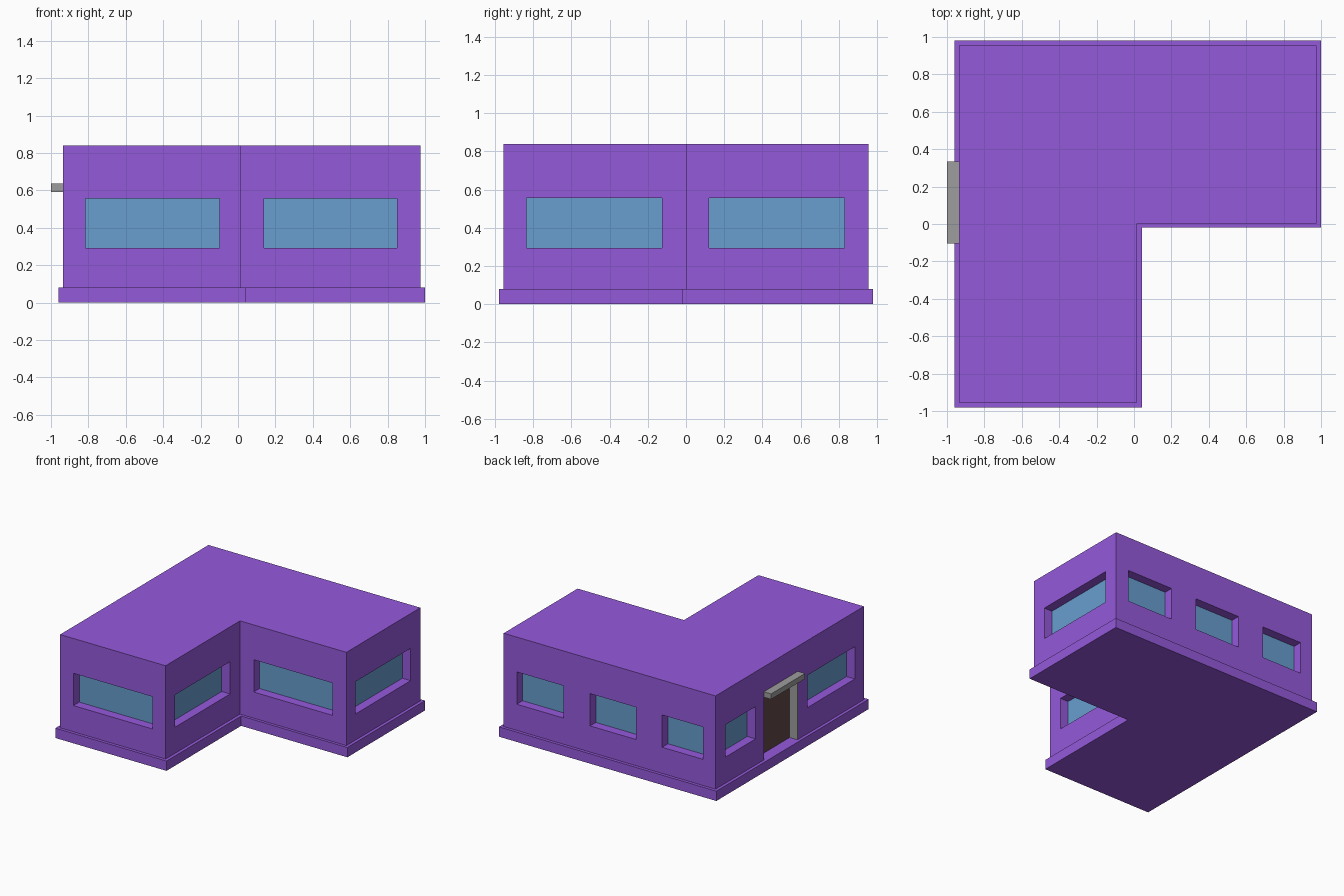
import bpy, bmesh

if "Cube" in bpy.data.objects:
    bpy.data.objects.remove(bpy.data.objects["Cube"])


def material(name, rgb):
    m = bpy.data.materials.new(name)
    m.diffuse_color = (*rgb, 1)
    m.use_nodes = True
    m.node_tree.nodes["Principled BSDF"].inputs["Base Color"].default_value = m.diffuse_color
    return m


PURPLE = material("purple", (0.30, 0.10, 0.71))
GLASS = material("glass_blue", (0.14, 0.34, 0.62))
BROWN = material("dark_brown", (0.12, 0.065, 0.065))
GREY = material("grey", (0.34, 0.34, 0.34))


def finish(name, bm, mat=None):
    bmesh.ops.recalc_face_normals(bm, faces=bm.faces)
    me = bpy.data.meshes.new(name)
    bm.to_mesh(me)
    bm.free()
    ob = bpy.data.objects.new(name, me)
    bpy.context.collection.objects.link(ob)
    if mat:
        me.materials.append(mat)
    return ob


def add_box(bm, x, y, z):
    verts = bmesh.ops.create_cube(bm, size=1)["verts"]
    for v in verts:
        v.co = [(r[0] + r[1]) / 2 + c * (r[1] - r[0]) for r, c in zip((x, y, z), v.co)]


def box(name, x, y, z, mat):
    bm = bmesh.new()
    add_box(bm, x, y, z)
    return finish(name, bm, mat)


def l_block(name, x0, x1, y0, y1, xi, yi, z0, z1, mat):
    """L-shaped footprint with its notch at the front right."""
    bm = bmesh.new()
    pts = [(x0, y0), (xi, y0), (xi, yi), (x1, yi), (x1, y1), (x0, y1)]
    face = bm.faces.new([bm.verts.new((x, y, z0)) for x, y in pts])
    ext = bmesh.ops.extrude_face_region(bm, geom=[face])["geom"]
    for v in ext:
        if isinstance(v, bmesh.types.BMVert):
            v.co.z = z1
    return finish(name, bm, mat)


# Plinth and walls
l_block("plinth", -0.96, 1.0, -0.98, 0.98, 0.042, -0.02, 0, 0.08, PURPLE)
walls = l_block("walls", -0.935, 0.975, -0.955, 0.955, 0.016, 0.003, 0.08, 0.84, PURPLE)

# Openings: wall axis, wall position, outward sign, span along the wall
WINDOWS = [
    ("y", -0.955, -1, (-0.815, -0.10)),
    ("y", 0.003, -1, (0.14, 0.85)),
    ("x", 0.016, 1, (-0.835, -0.125)),
    ("x", 0.975, 1, (0.12, 0.83)),
    ("y", 0.955, 1, (0.435, 0.857)),
    ("y", 0.955, 1, (-0.217, 0.196)),
    ("y", 0.955, 1, (-0.822, -0.454)),
    ("x", -0.935, -1, (0.44, 0.826)),
    ("x", -0.935, -1, (-0.838, -0.232)),
]
SILL, HEAD, DEPTH = 0.293, 0.556, 0.08
DOOR_Y, DOOR_TOP = (-0.105, 0.333), 0.60


def opening(axis, pos, sign, span, inner, outer):
    """x and y ranges of a box from depth inner to depth outer."""
    d = tuple(sorted((pos - sign * inner, pos - sign * outer)))
    return (d, span) if axis == "x" else (span, d)


# Cut the window and door recesses
bm = bmesh.new()
for w in WINDOWS:
    add_box(bm, *opening(*w, DEPTH, -0.05), (SILL, HEAD))
add_box(bm, (-1.0, -0.86), DOOR_Y, (0.05, DOOR_TOP))
cutter = finish("opening_cutter", bm)
cutter.hide_render = True
mod = walls.modifiers.new("openings", "BOOLEAN")
mod.object, mod.operation, mod.solver = cutter, "DIFFERENCE", "EXACT"
bpy.context.view_layer.objects.active = walls
bpy.ops.object.modifier_apply(modifier=mod.name)
bpy.data.objects.remove(cutter)

# Window panes
for i, w in enumerate(WINDOWS):
    box(f"window_pane_{i + 1}", *opening(*w, DEPTH, DEPTH - 0.005), (SILL, HEAD), GLASS)

# Door panel, grey lining and canopy
y0, y1 = DOOR_Y
box("door_panel", (-0.865, -0.86), DOOR_Y, (0.08, DOOR_TOP), BROWN)
for side, a in (("right", y0), ("left", y1 - 0.006)):
    box(f"door_jamb_{side}", (-0.934, -0.86), (a, a + 0.006), (0.08, DOOR_TOP), GREY)
box("door_head", (-0.934, -0.86), DOOR_Y, (DOOR_TOP - 0.006, DOOR_TOP), GREY)
box("door_canopy", (-1.0, -0.933), DOOR_Y, (0.592, 0.636), GREY)
